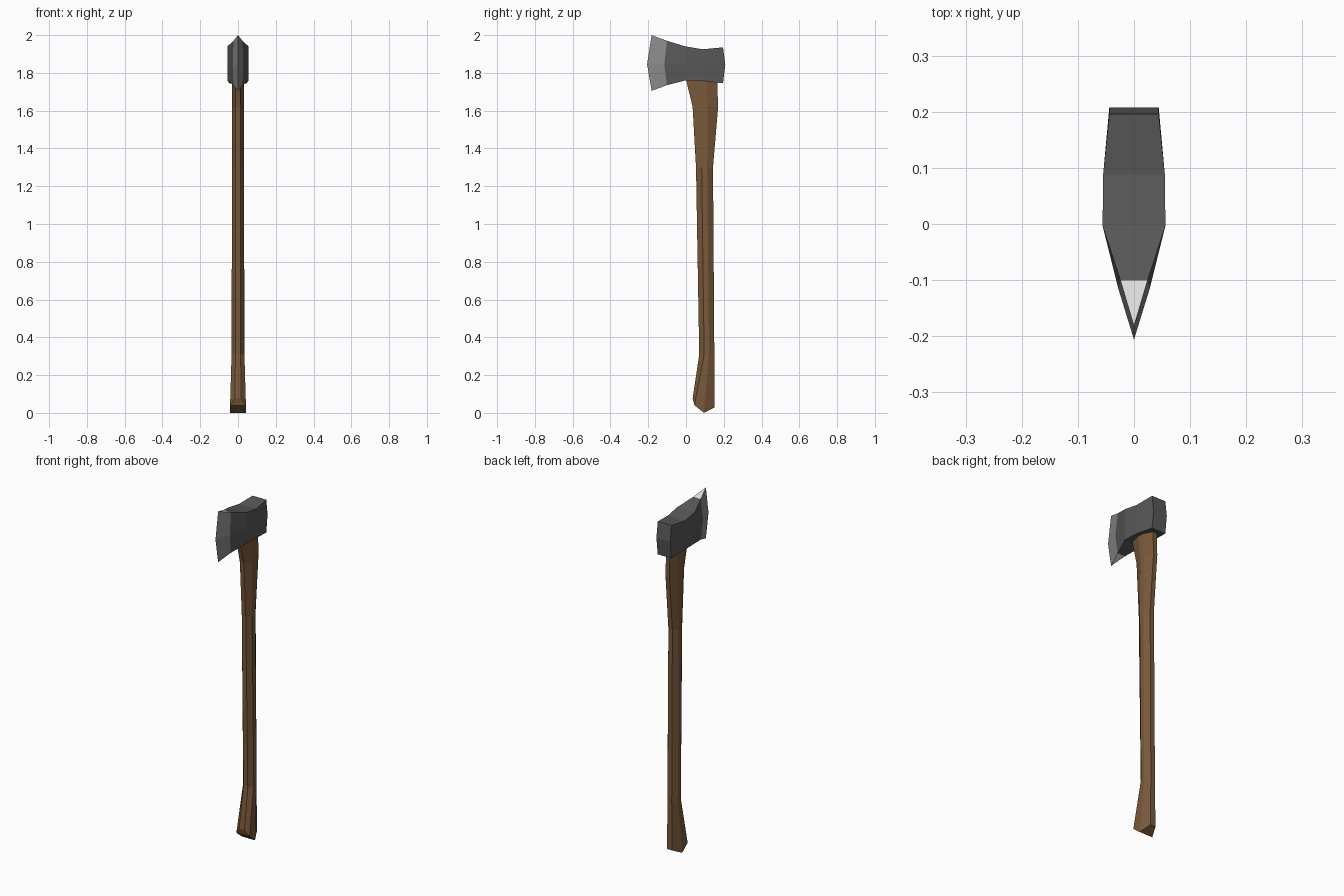
import bpy, bmesh

if "Cube" in bpy.data.objects:
    bpy.data.objects.remove(bpy.data.objects["Cube"])


def material(name, rgb):
    m = bpy.data.materials.new(name)
    m.diffuse_color = (*rgb, 1)
    m.use_nodes = True
    m.node_tree.nodes["Principled BSDF"].inputs["Base Color"].default_value = m.diffuse_color
    return m


wood = material("brown wood", (0.19, 0.1, 0.042))
steel = material("dark steel", (0.098, 0.098, 0.098))
bevel = material("ground steel", (0.26, 0.26, 0.26))
bright = material("bright steel", (0.72, 0.72, 0.72))


def finish(bm, name, mats):
    bmesh.ops.remove_doubles(bm, verts=bm.verts[:], dist=0.0005)
    bmesh.ops.recalc_face_normals(bm, faces=bm.faces[:])
    me = bpy.data.meshes.new(name)
    bm.to_mesh(me)
    bm.free()
    for m in mats:
        me.materials.append(m)
    ob = bpy.data.objects.new(name, me)
    bpy.context.collection.objects.link(ob)
    return ob


def loft(bm, rings):
    loops = [[bm.verts.new(p) for p in r] for r in rings]
    faces = []
    for a, b in zip(loops, loops[1:]):
        n = len(a)
        faces.append([bm.faces.new((a[i], a[(i + 1) % n], b[(i + 1) % n], b[i]))
                      for i in range(n)])
    return loops, faces


def strip_cap(bm, ring):
    # close a mirrored ring with crosswise strips
    n = len(ring)
    for i in range(n // 2 - 1):
        bm.faces.new((ring[i], ring[i + 1], ring[n - 2 - i], ring[n - 1 - i]))


# Handle: eight-sided sections; (y, z) of front flat, side front, side back, back flat
sections = [
    (0.042, [(0.035, 0.075), (0.045, 0.04), (0.095, 0.0), (0.15, 0.028)]),
    (0.034, [(0.07, 0.31), (0.096, 0.31), (0.122, 0.31), (0.15, 0.31)]),
    (0.032, [(0.053, 1.3), (0.083, 1.3), (0.112, 1.3), (0.143, 1.3)]),
    (0.031, [(0.035, 1.62), (0.085, 1.62), (0.115, 1.62), (0.17, 1.62)]),
    (0.031, [(0.0, 1.765), (0.07, 1.765), (0.11, 1.765), (0.165, 1.765)]),
    (0.031, [(0.0, 1.8), (0.07, 1.8), (0.11, 1.8), (0.165, 1.8)]),
]
rings = []
for w, pts in sections:
    half = [(w * k, y, z) for k, (y, z) in zip((0.4, 1, 1, 0.4), pts)]
    rings.append(half + [(-x, y, z) for x, y, z in reversed(half)])
bm = bmesh.new()
loops, _ = loft(bm, rings)
strip_cap(bm, loops[0])
strip_cap(bm, loops[-1])
finish(bm, "handle", [wood])

# Axe head: sections from cutting edge to poll
# (half width at rim, half width at middle, y rim, y middle, z top, z bottom)
head = [
    (0.0, 0.0, -0.182, -0.206, 2.0, 1.705),
    (0.024, 0.028, -0.101, -0.115, 1.97, 1.735),
    (0.056, 0.056, -0.003, -0.003, 1.94, 1.76),
    (0.055, 0.055, 0.088, 0.088, 1.925, 1.757),
    (0.044, 0.044, 0.196, 0.208, 1.935, 1.745),
]
rings = []
for w, wm, y, ym, top, bot in head:
    half = [(w, y, top), (wm, ym, 1.845), (w, y, bot)]
    rings.append(half + [(-a, b, c) for a, b, c in reversed(half)])
bm = bmesh.new()
loops, faces = loft(bm, rings)
strip_cap(bm, loops[-1])
# ground cutting bevel on the sides, bright steel on its narrow top and bottom
for i, f in enumerate(faces[0]):
    f.material_index = 2 if i in (2, 5) else 1
bmesh.ops.dissolve_degenerate(bm, dist=0.0005, edges=bm.edges[:])
finish(bm, "axe_head", [steel, bevel, bright])
